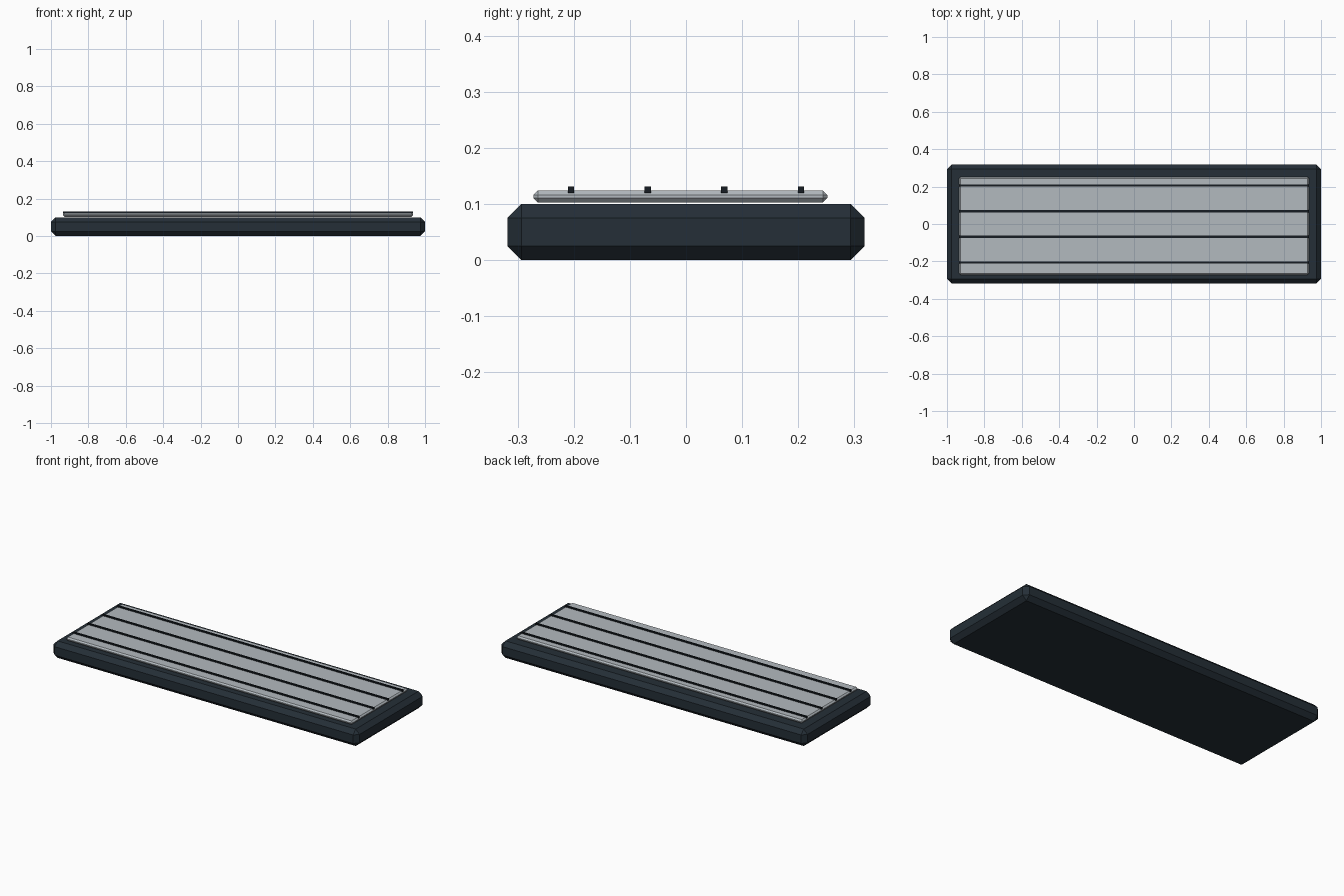
import bpy

cube = bpy.data.objects.get("Cube")
if cube:
    bpy.data.objects.remove(cube, do_unlink=True)


def material(name, rgb, roughness):
    mat = bpy.data.materials.new(name)
    mat.use_nodes = True
    mat.diffuse_color = (*rgb, 1)
    bsdf = mat.node_tree.nodes["Principled BSDF"]
    bsdf.inputs["Base Color"].default_value = (*rgb, 1)
    bsdf.inputs["Roughness"].default_value = roughness
    return mat


def box(name, size, centre, mat, chamfer=0):
    """Box with an optional single-segment chamfer on every edge."""
    bpy.ops.mesh.primitive_cube_add(size=1, location=centre)
    obj = bpy.context.object
    obj.name = name
    obj.scale = size
    bpy.ops.object.transform_apply(location=False, rotation=False, scale=True)
    obj.data.materials.append(mat)
    if chamfer:
        bevel = obj.modifiers.new("chamfer", "BEVEL")
        bevel.width = chamfer
        bevel.segments = 1
    return obj


dark_slate = material("dark slate", (0.018, 0.028, 0.038), 0.6)
pale_grey = material("pale grey", (0.45, 0.49, 0.52), 0.4)
near_black = material("near black", (0.008, 0.012, 0.016), 0.6)

# Chamfered housing
box("housing", (2.0, 0.637, 0.1), (0, 0, 0.05), dark_slate, 0.025)

# Light panel resting just above the housing
box("panel", (1.87, 0.524, 0.021), (0, -0.01, 0.1135), pale_grey, 0.008)

# Four long bars across the panel
for i in range(4):
    y = (i - 1.5) * 0.1365
    box(f"bar_{i + 1}", (1.87, 0.011, 0.011), (0, y, 0.1255), near_black)
